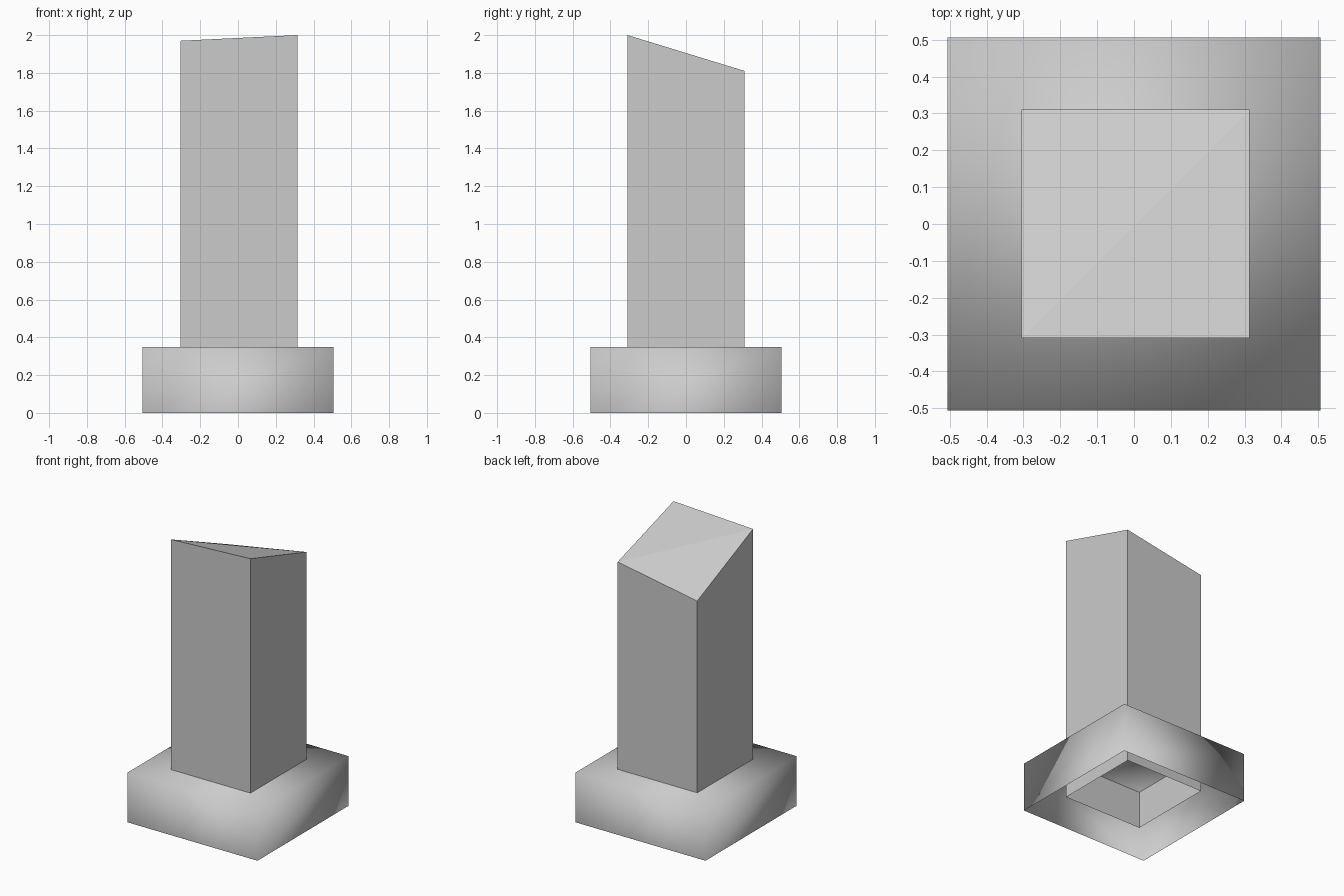
import bpy
import bmesh

# Remove the default cube
cube = bpy.data.objects.get("Cube")
if cube:
    bpy.data.objects.remove(cube, do_unlink=True)

# Single plain grey material
grey = bpy.data.materials.new("light grey")
grey.use_nodes = True
colour = (0.6, 0.6, 0.6, 1)
grey.diffuse_color = colour
grey.node_tree.nodes["Principled BSDF"].inputs["Base Color"].default_value = colour


def open_box(name, x_range, y_range, bottom, top_heights, smooth):
    """Box without a floor; each top corner has its own height."""
    (x0, x1), (y0, y1) = x_range, y_range
    corners = [(x0, y0), (x1, y0), (x1, y1), (x0, y1)]
    bm = bmesh.new()
    low = [bm.verts.new((x, y, bottom)) for x, y in corners]
    high = [bm.verts.new((x, y, z)) for (x, y), z in zip(corners, top_heights)]
    for i in range(4):
        j = (i + 1) % 4
        bm.faces.new((low[i], low[j], high[j], high[i]))
    if len(set(top_heights)) == 1:
        bm.faces.new(high)
    else:
        # The uneven top folds along one diagonal
        bm.faces.new((high[0], high[1], high[2]))
        bm.faces.new((high[0], high[2], high[3]))
    for face in bm.faces:
        face.smooth = smooth
    mesh = bpy.data.meshes.new(name)
    bm.to_mesh(mesh)
    bm.free()
    mesh.materials.append(grey)
    obj = bpy.data.objects.new(name, mesh)
    bpy.context.collection.objects.link(obj)
    return obj


# Wide hollow plinth with softly blended shading
open_box("base", (-0.506, 0.506), (-0.506, 0.506), 0, [0.35] * 4, True)

# Square shaft with a slanted top, reaching down inside the hollow base
open_box("column", (-0.305, 0.314), (-0.31, 0.311), 0.085,
         [1.97, 2.0, 1.81, 1.70], False)
